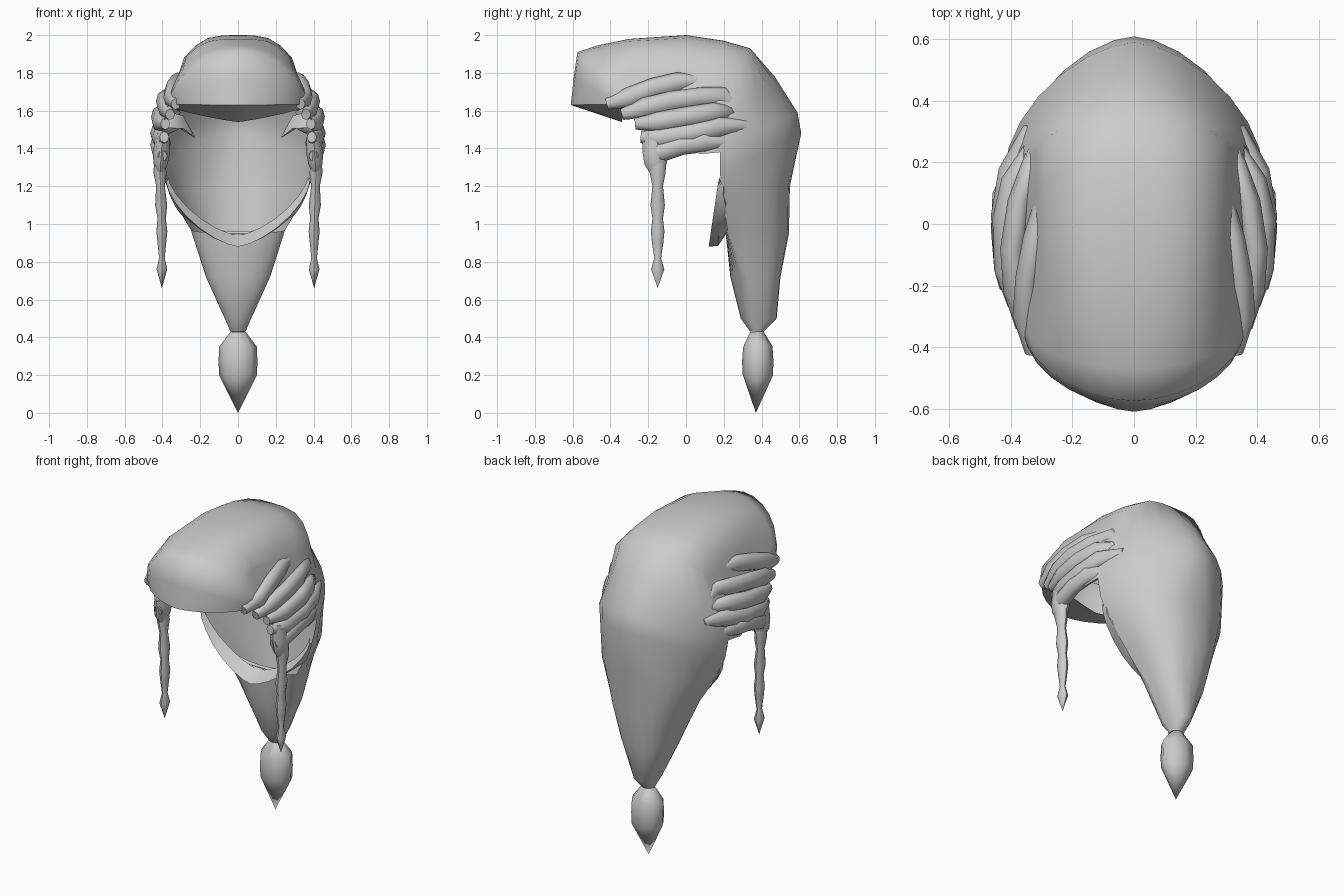
import bpy, bmesh, math
from mathutils import Vector

hair = bpy.data.materials.new("grey_hair")
hair.diffuse_color = (0.6, 0.6, 0.6, 1)

# Crown cross-section: sideways fraction, height fraction
CROWN = [(0, 1), (.19, .998), (.38, .975), (.54, .91), (.68, .81), (.74, .69), (.89, .42), (1, 0)]


def finish(name, bm, mirror, angle):
    bmesh.ops.remove_doubles(bm, verts=bm.verts, dist=0.0005)
    bmesh.ops.recalc_face_normals(bm, faces=bm.faces)
    me = bpy.data.meshes.new(name)
    bm.to_mesh(me)
    bm.free()
    me.materials.append(hair)
    ob = bpy.data.objects.new(name, me)
    bpy.context.collection.objects.link(ob)
    if mirror:
        m = ob.modifiers.new("mirror", 'MIRROR')
        m.use_clip = True
    bpy.ops.object.select_all(action='DESELECT')
    ob.select_set(True)
    bpy.context.view_layer.objects.active = ob
    bpy.ops.object.shade_smooth_by_angle(angle=math.radians(angle))
    return ob


def skin(bm, rows, closed=False):
    """Join neighbouring rows of points with quads."""
    vr = [[bm.verts.new(p) for p in r] for r in rows]
    n = len(vr[0])
    for a, b in zip(vr, vr[1:]):
        for j in range(n if closed else n - 1):
            k = (j + 1) % n
            bm.faces.new((a[j], a[k], b[k], b[j]))
    return vr


def sheet(name, stations, angle=50, steps=7):
    """Half sheet: each station arcs from the centre line to a side edge."""
    rows = []
    for cy, cz, w, ey, ez, p in stations:
        row = []
        for j in range(steps + 1):
            if p == 'crown':
                s, c = CROWN[j]
            else:
                a = math.pi / 2 * j / steps
                s = math.sin(a) ** p
                c = math.cos(a) ** p if j < steps else 0
            row.append((w * s, ey + (cy - ey) * c, ez + (cz - ez) * c))
        rows.append(row)
    bm = bmesh.new()
    skin(bm, rows)
    return finish(name, bm, True, angle)


def tube(name, path, sides=8, mirror=True, angle=60):
    """Tapered tube; path points are (x, y, z, half width in x, other half width)."""
    pts = [Vector(p[:3]) for p in path]
    rows = []
    for i, p in enumerate(path):
        t = pts[min(i + 1, len(pts) - 1)] - pts[max(i - 1, 0)]
        v = t.cross(Vector((1, 0, 0))).normalized()
        rows.append([pts[i] + Vector((p[3], 0, 0)) * math.cos(a) + v * p[4] * math.sin(a)
                     for a in (2 * math.pi * k / sides for k in range(sides))])
    bm = bmesh.new()
    vr = skin(bm, rows, True)
    for end in (0, -1):
        if path[end][3] > 0.001:
            bm.faces.new(vr[end])
    return finish(name, bm, mirror, angle)


# Main swept-back hair: centre y, z, then edge x, y, z, then roundness
sheet("swept_hair", [
    (-0.61, 1.63, 0.35, -0.36, 1.635, 1.25),
    (-0.595, 1.77, 0.355, -0.355, 1.65, 1.1),
    (-0.575, 1.91, 0.36, -0.34, 1.65, 1.1),
    (-0.47, 1.945, 0.375, -0.30, 1.59, 1.0),
    (-0.30, 1.98, 0.40, -0.24, 1.50, 'crown'),
    (0.00, 2.00, 0.42, -0.16, 1.37, 'crown'),
    (0.20, 1.97, 0.43, -0.06, 1.37, 'crown'),
    (0.34, 1.93, 0.43, 0.01, 1.39, 'crown'),
    (0.47, 1.78, 0.43, 0.08, 1.37, 1.12),
    (0.59, 1.59, 0.42, 0.18, 1.38, 1.2),
    (0.61, 1.48, 0.40, 0.18, 1.27, 1.2),
    (0.55, 1.20, 0.36, 0.19, 1.15, 0.92),
    (0.545, 0.95, 0.25, 0.22, 0.97, 0.8),
    (0.50, 0.72, 0.17, 0.32, 0.72, 0.8),
    (0.48, 0.50, 0.07, 0.345, 0.50, 0.9),
    (0.41, 0.43, 0.04, 0.37, 0.43, 0.9)], angle=80)

# Underside of the roll above the forehead
sheet("roll_underside", [
    (-0.61, 1.63, 0.35, -0.36, 1.635, 1.25),
    (-0.34, 1.54, 0.36, -0.32, 1.62, 1.7)], angle=30)

# Front of the ponytail below the nape
sheet("ponytail_front", [
    (0.21, 0.95, 0.25, 0.22, 0.97, 1.0),
    (0.235, 0.72, 0.17, 0.32, 0.72, 1.0),
    (0.29, 0.50, 0.07, 0.345, 0.50, 1.0),
    (0.34, 0.43, 0.04, 0.37, 0.43, 1.0)])

# Turned-out band at the nape
sheet("nape_band", [
    (0.20, 0.94, 0.37, 0.18, 1.25, 1.35),
    (0.12, 0.88, 0.38, 0.17, 1.22, 1.35),
    (0.17, 0.885, 0.375, 0.20, 1.20, 1.3),
    (0.22, 0.96, 0.34, 0.21, 1.13, 1.0)], angle=35)

# Combed side strands, flattened against the head
strands = {
    "upper": [(.33, -.42, 1.635), (.355, -.30, 1.67), (.345, -.17, 1.72),
              (.32, -.04, 1.75), (.295, .09, 1.755)],
    "second": [(.36, -.34, 1.58), (.385, -.22, 1.615), (.395, -.08, 1.65),
               (.37, .08, 1.67), (.325, .20, 1.675), (.32, .25, 1.62)],
    "third": [(.385, -.27, 1.53), (.415, -.15, 1.54), (.42, .02, 1.57),
              (.39, .15, 1.59), (.33, .26, 1.59)],
    "fourth": [(.39, -.24, 1.46), (.415, -.14, 1.455), (.425, .03, 1.48),
               (.40, .18, 1.515), (.335, .32, 1.52)],
    "lower": [(.40, -.22, 1.36), (.415, -.14, 1.38), (.425, -.02, 1.42),
              (.42, .10, 1.435), (.38, .22, 1.43)]}
for name, path in strands.items():
    last = len(path) - 1
    tube(name + "_side_strand",
         [(*p, .040 if 0 < i < last else .025, .054 if 0 < i < last else .03)
          for i, p in enumerate(path)])

# Loose tuft behind the temple
tube("inner_tuft", [(.37, -.08, 1.55, .02, .05), (.30, -.02, 1.54, .02, .05),
                    (.23, .03, 1.46, .004, .006)], sides=6)

# Sideburns that carry the braids
tube("sideburn", [(.40, -.16, 1.48, .035, .07), (.405, -.165, 1.38, .045, .065),
                  (.41, -.16, 1.32, .038, .06), (.41, -.155, 1.28, .022, .04)])

# Thin hanging braids with pointed ends
braid = [(1.33, .03, .045), (1.27, .034, .042), (1.20, .023, .028), (1.10, .032, .038),
         (1.03, .022, .028), (.96, .029, .036), (.90, .023, .03), (.82, .015, .018),
         (.76, .028, .035), (.66, 0, 0)]
tube("front_braid", [(.415 - .012 * min(1, (1.33 - z) * 3), -.15, z, rx, ry)
                     for z, rx, ry in braid], angle=50)

# Tied tail end at the back
tube("tail_tip", [(0, .375, .43, .04, .035), (0, .38, .35, .1, .078),
                  (0, .38, .27, .103, .083), (0, .38, .20, .1, .08),
                  (0, .37, 0, 0, 0)], sides=8, mirror=False)
